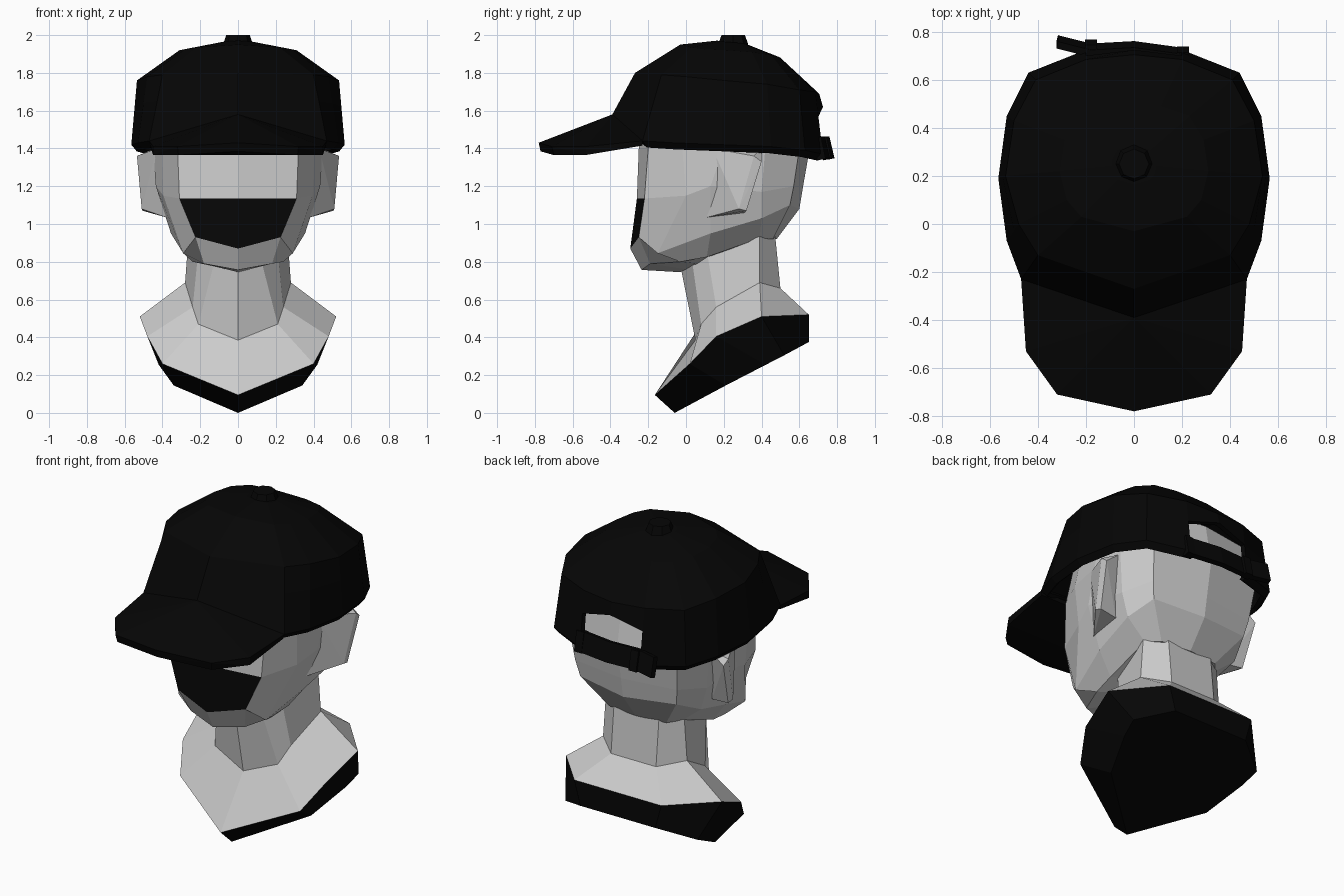
import bpy, bmesh
from mathutils import Vector, Matrix

cube = bpy.data.objects.get("Cube")
if cube:
    bpy.data.objects.remove(cube, do_unlink=True)


def material(name, value):
    mat = bpy.data.materials.new(name)
    mat.use_nodes = True
    color = (value, value, value, 1)
    mat.diffuse_color = color
    mat.node_tree.nodes["Principled BSDF"].inputs["Base Color"].default_value = color
    return mat


GREY = material("light grey", 0.6)
BLACK = material("black", 0.0017)


def finish(name, bm, mats):
    bmesh.ops.recalc_face_normals(bm, faces=bm.faces[:])
    mesh = bpy.data.meshes.new(name)
    bm.to_mesh(mesh)
    bm.free()
    for mat in mats:
        mesh.materials.append(mat)
    obj = bpy.data.objects.new(name, mesh)
    bpy.context.scene.collection.objects.link(obj)
    return obj


def flip(point):
    return (-point[0], point[1], point[2])


def full_ring(half):
    """Close a half ring (front to back, +x side) by mirroring it."""
    return list(half) + [flip(p) for p in reversed(half) if p[0] > 0]


def loft(name, half_rings, mats, rule, cap_first=False, cap_last=False):
    """Skin mirrored rings; rule(row, column) gives a material index or None for a gap."""
    bm = bmesh.new()
    rings = [[bm.verts.new(p) for p in full_ring(h)] for h in half_rings]
    count = len(rings[0])
    for row, (a, b) in enumerate(zip(rings, rings[1:])):
        for col in range(count):
            index = rule(row, col)
            if index is not None:
                nxt = (col + 1) % count
                bm.faces.new((a[col], a[nxt], b[nxt], b[col])).material_index = index
    for wanted, ring, row in ((cap_first, rings[0], 0), (cap_last, rings[-1], len(rings) - 2)):
        if wanted:
            bm.faces.new(ring).material_index = rule(row, 0)
    return finish(name, bm, mats)


def hull(name, points, mat):
    bm = bmesh.new()
    verts = [bm.verts.new(p) for p in points]
    result = bmesh.ops.convex_hull(bm, input=verts)
    unused = {v for v in result["geom_interior"] if isinstance(v, bmesh.types.BMVert)}
    bmesh.ops.delete(bm, geom=list(unused), context="VERTS")
    bmesh.ops.dissolve_limit(bm, angle_limit=0.02, verts=bm.verts[:], edges=bm.edges[:])
    return finish(name, bm, [mat])


def scaled(ring, factor, centre_y, lift):
    return [(x * factor, centre_y + (y - centre_y) * factor, z + lift) for x, y, z in ring]


def blend(a, b, t):
    return [tuple(Vector(p).lerp(Vector(q), t)) for p, q in zip(a, b)]


# Neck and chest stand: one skin, black around the rim and below
neck_top = [(0, -.03, .78), (.12, .03, .82), (.21, .11, .86), (.26, .39, .96), (.15, .47, .96)]
neck_foot = [(0, .05, .385), (.21, .08, .47), (.24, .16, .56), (.28, .39, .69), (.15, .5, .66)]
rim = [(0, -.165, .095), (.4, .02, .26), (.48, .16, .405), (.52, .4, .51), (.29, .65, .52)]
base = [(0, -.06, 0), (.34, .21, .145), (.42, .42, .255), (.44, .52, .305), (.25, .65, .375)]
loft("neck_and_chest", [neck_top, neck_foot, rim, base], [GREY, BLACK],
     lambda row, col: int(row == 2), cap_last=True)

# Head: brow, cheek, jaw, underside and throat rings, with a black lower face
brow = [(0, -.25, 1.4), (.32, -.2, 1.4), (.405, -.02, 1.4), (.45, .2, 1.4),
        (.45, .42, 1.4), (.36, .6, 1.4), (0, .655, 1.4)]
cheek = [(0, -.26, 1.135), (.31, -.22, 1.135), (.395, 0, 1.15), (.435, .13, 1.2),
         (.42, .4, 1.17), (.34, .57, 1.2), (0, .62, 1.2)]
jaw = [(0, -.295, .87), (.225, -.25, .93), (.29, -.15, .845), (.355, .13, .95),
       (.38, .4, 1.03), (.32, .55, 1.1), (0, .6, 1.08)]
underside = [(0, -.235, .757), (.18, -.19, .79), (.24, -.03, .8), (.26, .11, .825),
             (.25, .39, .925), (.19, .46, .92), (0, .48, .92)]
throat = [(0, -.03, .745), (.06, 0, .76), (.15, .06, .79), (.21, .13, .83),
          (.21, .39, .92), (.15, .45, .92), (0, .46, .92)]
skull = scaled(brow, .9, .2, .25)
last = len(full_ring(jaw)) - 1
loft("head", [skull, brow, cheek, jaw, underside, throat], [GREY, BLACK],
     lambda row, col: int(row == 2 and col in (0, last)), cap_first=True, cap_last=True)

# Ears: wedges flaring out toward the back
ear = [(.43, .14, 1.4), (.38, .11, 1.035), (.535, .36, 1.36), (.51, .28, 1.08),
       (.53, .4, 1.33), (.505, .32, 1.07), (.44, .4, 1.4), (.39, .31, 1.06)]
hull("left_ear", ear, GREY)
hull("right_ear", [flip(p) for p in ear], GREY)

# Cap crown: faceted dome with an arched gap at the back
brim_line = [(0, -.39, 1.58), (.47, -.23, 1.44), (.53, -.07, 1.43), (.565, .19, 1.42),
             (.53, .45, 1.41), (.44, .63, 1.39), (.2, .725, 1.37), (0, .75, 1.36)]
temple = [(0, -.27, 1.8), (.4, -.13, 1.79), (.48, 0, 1.78), (.535, .2, 1.76),
          (.5, .43, 1.74), (.41, .6, 1.71), (.2, .685, 1.7), (0, .705, 1.69)]
upper = [(0, -.03, 1.95), (.22, .03, 1.935), (.28, .1, 1.925), (.31, .22, 1.92),
         (.29, .35, 1.91), (.23, .45, 1.895), (.11, .49, 1.885), (0, .5, 1.88)]
lip = scaled(brim_line, .95, .2, -.035)
arch = blend(brim_line, temple, .6)
arch[-1] = (0, .725, 1.62)
top = blend(upper, [(0, .25, 1.98)] * len(upper), .7)
back = len(brim_line) - 1
crown = loft("cap_crown", [lip, brim_line, arch, temple, upper, top], [BLACK],
             lambda row, col: None if row < 2 and col in (back - 1, back) else 0,
             cap_last=True)
shell = crown.modifiers.new("thickness", "SOLIDIFY")
shell.thickness = 0.025
shell.offset = -1

# Cap brim: sloping wedge with a ridge along the middle
brim_half = [(0, -.39, 1.58), (.47, -.23, 1.44), (.45, -.53, 1.41), (.32, -.71, 1.41),
             (0, -.78, 1.43), (.465, -.23, 1.415), (.45, -.53, 1.365),
             (.315, -.7, 1.365), (0, -.77, 1.385)]
hull("cap_brim", brim_half + [flip(p) for p in brim_half if p[0] > 0], BLACK)

# Button on the crown
bm = bmesh.new()
bmesh.ops.create_cone(bm, cap_ends=True, segments=8, radius1=.08, radius2=.062,
                      depth=.05, matrix=Matrix.Translation((0, .25, 1.975)))
finish("cap_button", bm, [BLACK])

# Back strap: a leaning band with a loose end
bm = bmesh.new()
path = [(.22, .705), (0, .735), (-.18, .725), (-.32, .76)]
lower = [bm.verts.new((x, y + .012, 1.345)) for x, y in path]
raised = [bm.verts.new((x, y - .015, 1.46)) for x, y in path]
for i in range(len(path) - 1):
    bm.faces.new((lower[i], lower[i + 1], raised[i + 1], raised[i]))
strap = finish("back_strap", bm, [BLACK])
band = strap.modifiers.new("thickness", "SOLIDIFY")
band.thickness = 0.03
band.offset = 0


# Strap loops where the band meets the crown
def strap_loop(name, x, y):
    bm = bmesh.new()
    place = Matrix.Translation((x, y, 1.4)) @ Matrix.Rotation(.2, 4, "X")
    bmesh.ops.create_cube(bm, size=1, matrix=place @ Matrix.Diagonal((.05, .045, .12, 1)))
    finish(name, bm, [BLACK])


strap_loop("left_strap_loop", .205, .705)
strap_loop("right_strap_loop", -.18, .735)
